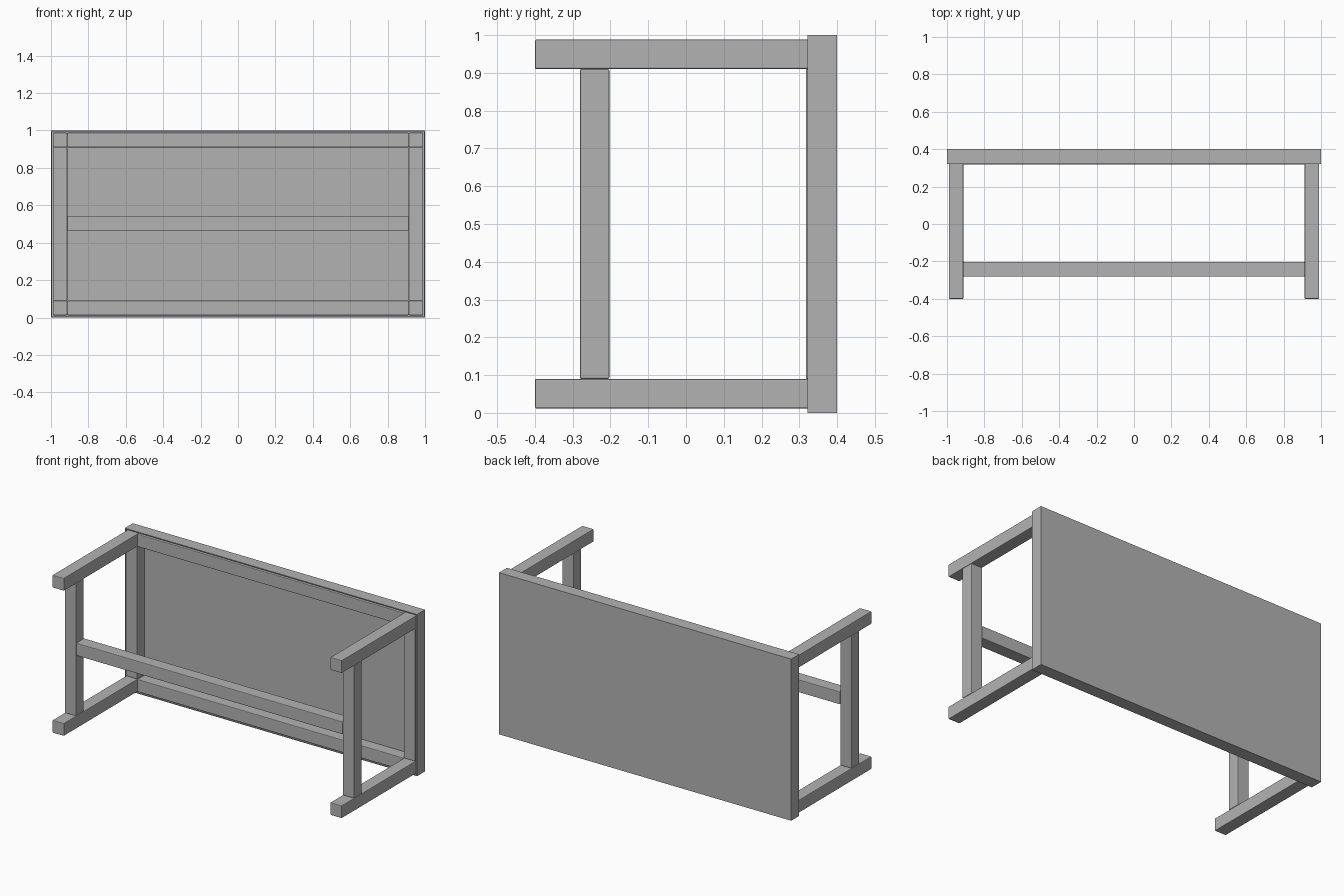
import bpy
import bmesh
from mathutils import Vector

cube = bpy.data.objects.get("Cube")
if cube:
    bpy.data.objects.remove(cube, do_unlink=True)

grey = bpy.data.materials.new("plain_grey")
grey.use_nodes = True
colour = (0.45, 0.45, 0.45, 1)
grey.diffuse_color = colour
grey.node_tree.nodes["Principled BSDF"].inputs["Base Color"].default_value = colour

OUT, INN = 0.99, 0.912          # outer and inner faces of the bars in x
BAR = OUT - INN                 # bar thickness
LOW, HIGH = 0.012, 0.988        # outer faces of the bars in z
FRONT, RAIL, BACK = -0.4, 0.317, 0.392


def box(name, lo, hi, bevel=0.004):
    """Axis-aligned bar between two corners, with softened edges."""
    lo, hi = Vector(lo), Vector(hi)
    bm = bmesh.new()
    bmesh.ops.create_cube(bm, size=1)
    for v in bm.verts:
        v.co = Vector(v.co[i] * (hi[i] - lo[i]) for i in range(3))
    mesh = bpy.data.meshes.new(name)
    bm.to_mesh(mesh)
    bm.free()
    mesh.materials.append(grey)
    obj = bpy.data.objects.new(name, mesh)
    obj.location = (lo + hi) / 2
    bpy.context.collection.objects.link(obj)
    if bevel:
        mod = obj.modifiers.new("soft_edges", "BEVEL")
        mod.width = bevel
        mod.segments = 2
    return obj


# Tabletop: shallow tray whose open side faces the legs
top = box("tabletop", (-1, 0.322, 0), (1, 0.4, 1), 0)
bm = bmesh.new()
bm.from_mesh(top.data)
bm.faces.ensure_lookup_table()
inner = min(bm.faces, key=lambda f: f.calc_center_median().y)
bmesh.ops.inset_region(bm, faces=[inner], thickness=0.008)
pushed = bmesh.ops.extrude_discrete_faces(bm, faces=[inner])["faces"][0]
bmesh.ops.translate(bm, verts=pushed.verts, vec=(0, 0.07, 0))
bm.to_mesh(top.data)
bm.free()

# Legs, end frame rails and leg braces on both sides
for side, s in (("right", -1), ("left", 1)):
    x0, x1 = sorted((s * INN, s * OUT))
    for level, z in (("lower", LOW), ("upper", HIGH - BAR)):
        box(f"{side}_{level}_leg", (x0, FRONT, z), (x1, BACK, z + BAR))
    z0, z1 = LOW + BAR, HIGH - BAR
    box(f"{side}_end_rail", (x0, RAIL, z0), (x1, BACK, z1))
    box(f"{side}_leg_brace", (x0, -0.281, z0), (x1, -0.203, z1))

# Long frame rails and the central stretcher
for level, z in (("lower", LOW), ("upper", HIGH - BAR)):
    box(f"{level}_long_rail", (-INN, RAIL, z), (INN, BACK, z + BAR))
box("stretcher", (-INN, -0.281, 0.465), (INN, -0.203, 0.465 + BAR))
